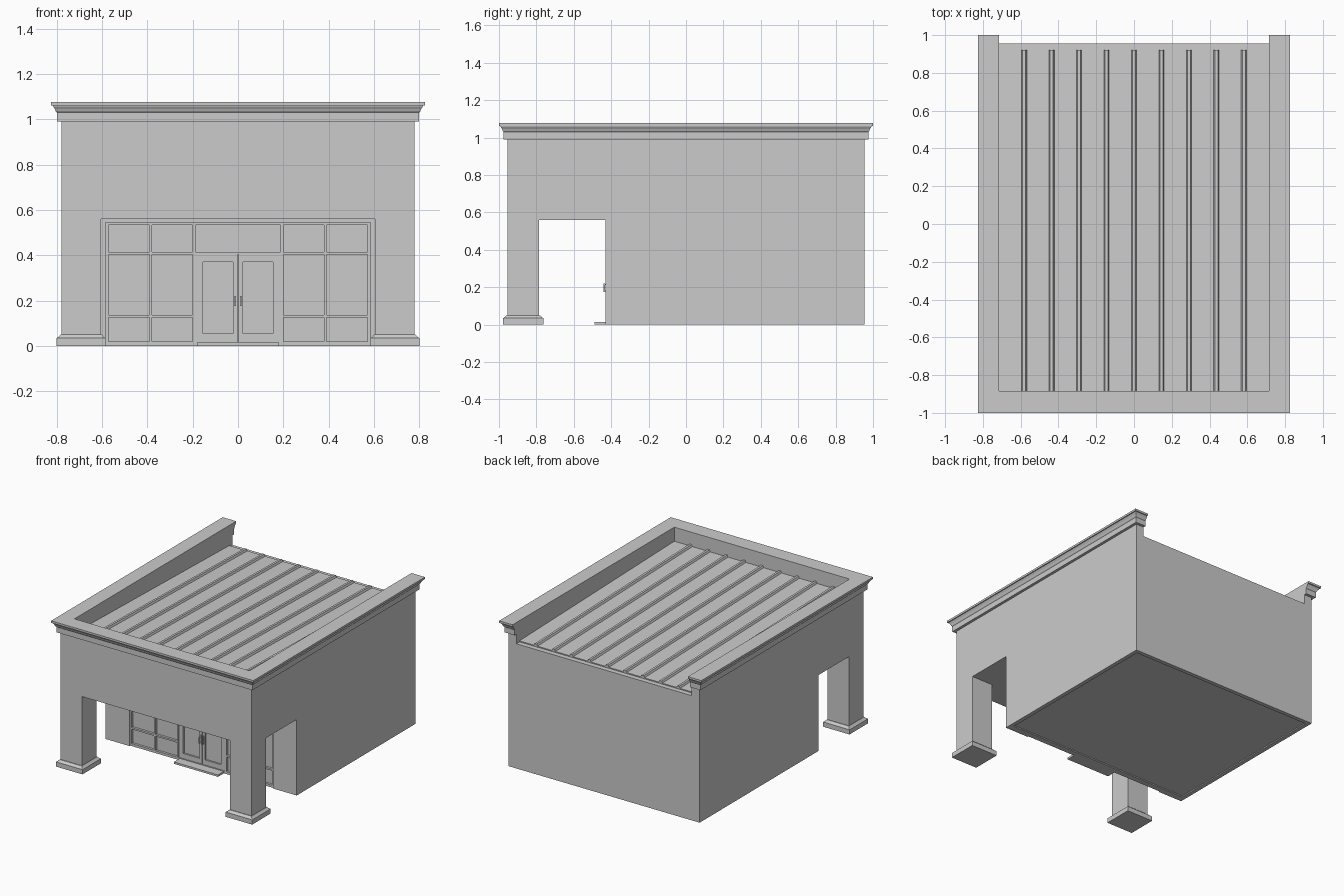
import bpy
import bmesh

cube = bpy.data.objects.get("Cube")
if cube:
    bpy.data.objects.remove(cube, do_unlink=True)

grey = bpy.data.materials.new("plain_grey")
grey.use_nodes = True
grey.diffuse_color = (0.6, 0.6, 0.6, 1)
grey.node_tree.nodes["Principled BSDF"].inputs["Base Color"].default_value = (0.6, 0.6, 0.6, 1)


def loft(name, rings):
    """Join equal closed rings of points into a capped solid."""
    bm = bmesh.new()
    rows = [[bm.verts.new(p) for p in ring] for ring in rings]
    n = len(rows[0])
    for a, b in zip(rows, rows[1:]):
        for i in range(n):
            j = (i + 1) % n
            bm.faces.new((a[i], a[j], b[j], b[i]))
    bm.faces.new(rows[0][::-1])
    bm.faces.new(rows[-1])
    bmesh.ops.recalc_face_normals(bm, faces=bm.faces)
    mesh = bpy.data.meshes.new(name)
    bm.to_mesh(mesh)
    bm.free()
    mesh.materials.append(grey)
    obj = bpy.data.objects.new(name, mesh)
    bpy.context.collection.objects.link(obj)
    return obj


def rect(x0, x1, y0, y1, z):
    return [(x0, y0, z), (x1, y0, z), (x1, y1, z), (x0, y1, z)]


def box(name, x0, x1, y0, y1, z0, z1):
    return loft(name, [rect(x0, x1, y0, y1, z0), rect(x0, x1, y0, y1, z1)])


def extrude_x(name, profile, half):
    """Extrude a (y, z) profile symmetrically along x."""
    return loft(name, [[(x, y, z) for y, z in profile] for x in (-half, half)])


def cut(target, cutter):
    cutter.hide_render = True
    mod = target.modifiers.new("cut", "BOOLEAN")
    mod.operation = "DIFFERENCE"
    mod.solver = "EXACT"
    mod.object = cutter
    bpy.context.view_layer.objects.active = target
    bpy.ops.object.modifier_apply(modifier=mod.name)
    bpy.data.objects.remove(cutter, do_unlink=True)


WX, WY = 0.78, 0.955        # wall half sizes
IX, IY = 0.715, -0.885      # inside of the parapet
EAVE, RIDGE = 0.92, 0.965   # roof deck heights, back and front

# Walls: one block with the porch, shopfront recess, roof well and floor cut out
walls = box("walls", -WX, WX, -WY, WY, 0, 0.99)
cut(walls, box("porch_side_cut", -1, 1, -0.785, -0.43, -0.1, 0.56))
cut(walls, box("porch_front_cut", -0.605, 0.605, -1.1, -0.6, -0.1, 0.56))
cut(walls, box("shopfront_cut", -0.585, 0.585, -0.5, -0.405, -0.1, 0.545))
cut(walls, extrude_x("roof_cut", [(IY, RIDGE), (1.1, EAVE - 0.004), (1.1, 1.2), (IY, 1.2)], IX))
cut(walls, box("floor_cut", -0.75, 0.75, -0.38, 0.925, -0.1, 0.008))

# Cornice: U-shaped plan with returned ends, open at the back
def cornice_ring(out, z):
    x, y = WX + out, WY + out
    return [(-IX, y, z), (-x, y, z), (-x, -y, z), (x, -y, z),
            (x, y, z), (IX, y, z), (IX, IY, z), (-IX, IY, z)]

steps = [(0.02, 0.99), (0.02, 1.03), (0.025, 1.036), (0.029, 1.046),
         (0.037, 1.058), (0.037, 1.062), (0.045, 1.062), (0.045, 1.077)]
cornice = loft("cornice", [cornice_ring(*s) for s in steps])

# Metal roof with raised seams running down the slope
def slope(y):
    return RIDGE + (EAVE - RIDGE) * (y - IY) / (0.92 - IY)

extrude_x("roof_sheet", [(y, slope(y) + dz) for y, dz in
          ((IY, -0.01), (0.92, -0.01), (0.92, 0.008), (IY, 0.008))], IX)
for i in range(-4, 5):
    c = i * 0.1455
    loft("roof_seam", [[(c - 0.018, y, slope(y)), (c + 0.018, y, slope(y)),
                        (c + 0.008, y, slope(y) + 0.022), (c - 0.008, y, slope(y) + 0.022)]
                       for y in (IY, 0.92)])

# Column bases: plinth with a sloped top and hollow underside
for side in (-1, 1):
    cx, cy = side * 0.6925, -0.87
    base = loft("column_base", [rect(cx - r, cx + r, cy - r, cy + r, z) for r, z in
                ((0.108, 0), (0.108, 0.035), (0.102, 0.037), (0.09, 0.05))])
    cut(base, box("base_cut", cx - 0.055, cx + 0.055, cy - 0.055, cy + 0.055, -0.1, 0.008))

# Shopfront frame: outer rails, mullions and cross bars
FRONT, BACK = -0.422, -0.4
def bar(name, x0, x1, z0, z1, front=FRONT):
    return box(name, x0, x1, front, BACK, z0, z1)

bar("head_rail", -0.585, 0.585, 0.533, 0.545)
bar("bottom_rail", -0.585, 0.585, 0.0, 0.018)
bar("door_head", -0.585, 0.585, 0.403, 0.415)
for side in (-1, 1):
    for x in (0.579, 0.385, 0.194):
        bar("mullion", side * x - 0.006, side * x + 0.006, 0.018, 0.533)
    lo, hi = sorted((side * 0.194, side * 0.585))
    bar("cross_bar", lo, hi, 0.124, 0.136)

    # Door leaf: stiles and rails around a pane, with a pull handle
    for x0, x1 in ((0.003, 0.022), (0.155, 0.188)):
        lo, hi = sorted((side * x0, side * x1))
        bar("door_stile", lo, hi, 0.018, 0.403, -0.418)
    lo, hi = sorted((side * 0.022, side * 0.155))
    bar("door_bottom_rail", lo, hi, 0.018, 0.055, -0.418)
    bar("door_top_rail", lo, hi, 0.37, 0.403, -0.418)
    h = side * 0.012
    box("handle_plate", h - 0.005, h + 0.005, -0.424, -0.417, 0.17, 0.23)
    box("handle_grip", h - 0.004, h + 0.004, -0.44, -0.434, 0.175, 0.22)
    for z in (0.178, 0.212):
        box("handle_post", h - 0.003, h + 0.003, -0.436, -0.42, z, z + 0.005)

# Door step
box("door_step", -0.18, 0.18, -0.49, -0.405, 0, 0.014)
